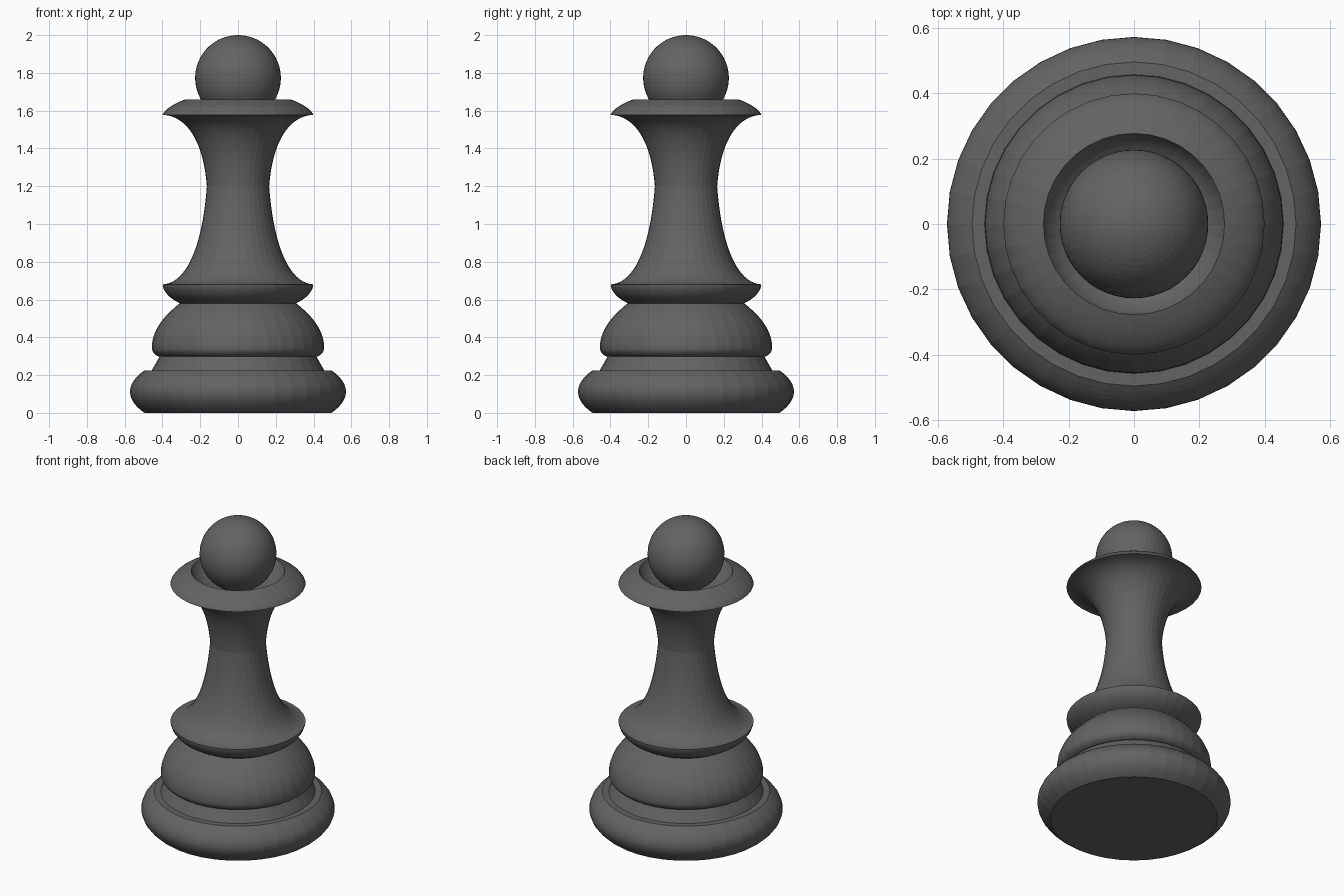
import bpy, bmesh
from math import pi
from mathutils import Vector
from mathutils.geometry import interpolate_bezier

if "Cube" in bpy.data.objects:
    bpy.data.objects.remove(bpy.data.objects["Cube"])

SIDES = 36

dark = bpy.data.materials.new("dark_grey")
dark.diffuse_color = (0.125, 0.125, 0.125, 1)
dark.use_nodes = True
dark.node_tree.nodes["Principled BSDF"].inputs["Base Color"].default_value = dark.diffuse_color


def curve(a, b, c, d, steps):
    """Points (radius, height) along a cubic curve."""
    pts = [Vector((p[0], 0, p[1])) for p in (a, b, c, d)]
    return [(p.x, p.z) for p in interpolate_bezier(*pts, steps + 1)]


def lathe(name, profile):
    """Spin a profile around z into a closed, faceted solid."""
    bm = bmesh.new()
    verts = [bm.verts.new((r, 0, z)) for r, z in profile]
    edges = [bm.edges.new(pair) for pair in zip(verts, verts[1:])]
    bmesh.ops.spin(bm, geom=verts + edges, cent=(0, 0, 0), axis=(0, 0, 1),
                   angle=2 * pi, steps=SIDES, use_merge=True)
    bmesh.ops.remove_doubles(bm, verts=bm.verts, dist=0.0005)
    bmesh.ops.recalc_face_normals(bm, faces=bm.faces)
    mesh = bpy.data.meshes.new(name)
    bm.to_mesh(mesh)
    bm.free()
    obj = bpy.data.objects.new(name, mesh)
    bpy.context.collection.objects.link(obj)
    return obj


# Rounded foot with a flat underside
foot = [(0, 0)] + curve((0.495, 0), (0.597, 0.07), (0.597, 0.155), (0.495, 0.225), 16)
# Tapered neck above the foot
neck = [(0.457, 0.225), (0.415, 0.298)]
# Dome with a tucked-in lower edge
dome = (curve((0.425, 0.3), (0.445, 0.31), (0.456, 0.325), (0.456, 0.345), 6)
        + curve((0.456, 0.345), (0.456, 0.43), (0.404, 0.505), (0.308, 0.58), 16))
# Collar flaring out to a sharp rim
collar = curve((0.312, 0.583), (0.36, 0.605), (0.395, 0.64), (0.399, 0.68), 12)
# Concave stem, narrowest at z = 1.2
stem = (curve((0.399, 0.68), (0.24, 0.69), (0.18, 0.98), (0.165, 1.2), 24)
        + curve((0.165, 1.2), (0.18, 1.4), (0.25, 1.57), (0.399, 1.578), 24))
# Lip and the shallow cup that holds the ball
lip = curve((0.399, 1.578), (0.385, 1.61), (0.335, 1.64), (0.277, 1.66), 12)
cup = curve((0.277, 1.66), (0.25, 1.60), (0.2, 1.57), (0.1, 1.562), 12) + [(0, 1.562)]

body = lathe("pawn_body", foot + neck + dome + collar + stem + lip + cup)

# Ball head
bpy.ops.mesh.primitive_uv_sphere_add(segments=48, ring_count=32, radius=0.227,
                                     location=(0, 0, 1.773))
ball = bpy.context.object
ball.name = "ball_head"

for part in (body, ball):
    part.data.materials.append(dark)
